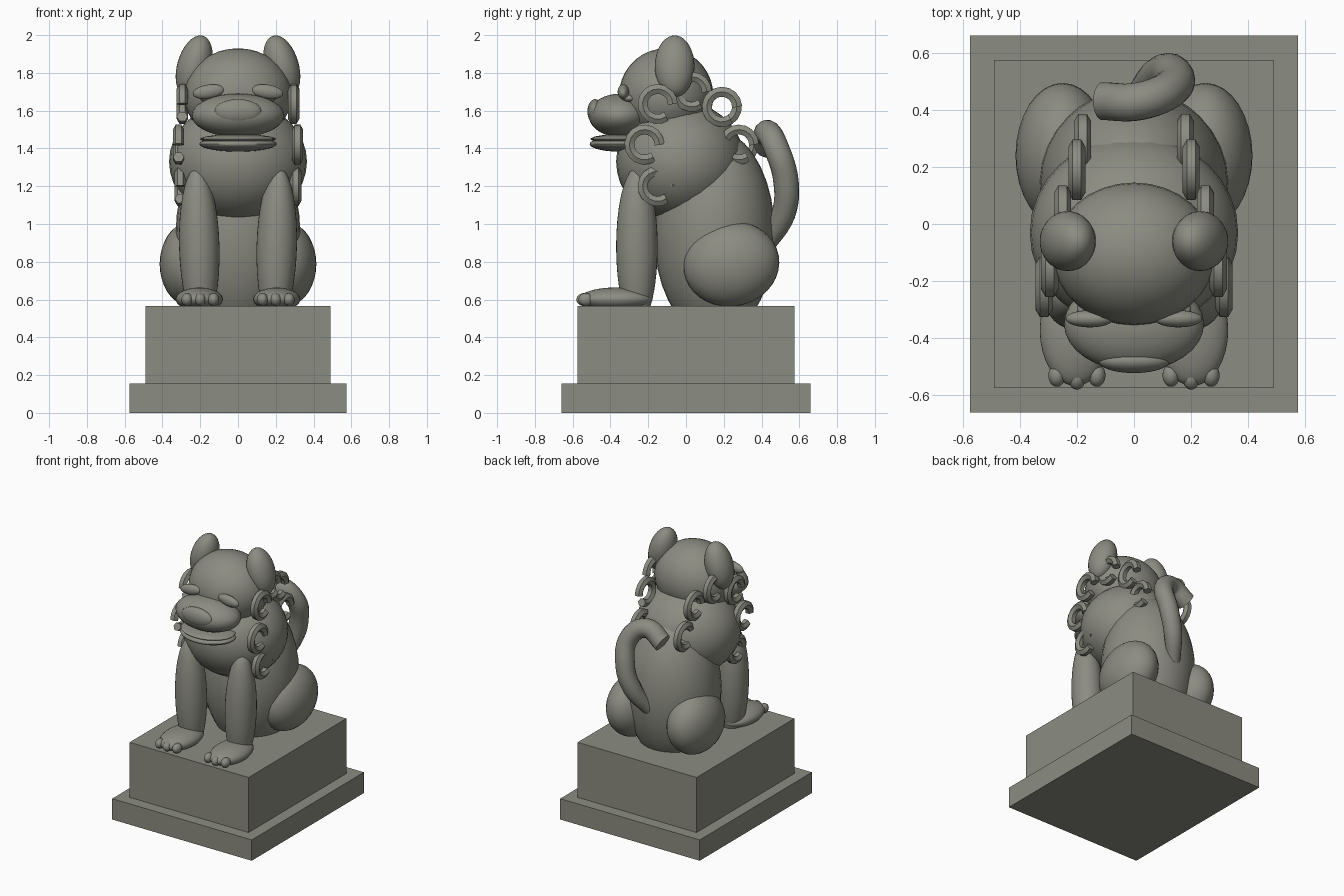
import bpy
from math import radians, cos, sin

cube = bpy.data.objects.get("Cube")
if cube:
    bpy.data.objects.remove(cube, do_unlink=True)

stone = bpy.data.materials.new("grey_stone")
stone.use_nodes = True
colour = (0.26, 0.262, 0.222, 1)
stone.diffuse_color = colour
stone.node_tree.nodes["Principled BSDF"].inputs["Base Color"].default_value = colour


def finish(obj, name, smooth=True):
    obj.name = name
    obj.data.materials.clear()
    obj.data.materials.append(stone)
    if smooth:
        bpy.ops.object.shade_smooth_by_angle(angle=radians(40))
    return obj


def block(name, size, z_mid):
    bpy.ops.mesh.primitive_cube_add(size=1, location=(0, 0, z_mid))
    bpy.context.object.scale = size
    bpy.ops.object.transform_apply(location=False, rotation=False, scale=True)
    return finish(bpy.context.object, name, False)


def egg(name, loc, radii, tilt=(0, 0, 0)):
    bpy.ops.mesh.primitive_uv_sphere_add(segments=32, ring_count=18, location=loc,
                                         rotation=[radians(a) for a in tilt])
    bpy.context.object.scale = radii
    bpy.ops.object.transform_apply(location=False, rotation=False, scale=True)
    return finish(bpy.context.object, name)


def egg_pair(name, loc, radii, tilt=(0, 0, 0)):
    x, y, z = loc
    a, b, c = tilt
    egg("left_" + name, loc, radii, tilt)
    egg("right_" + name, (-x, y, z), radii, (a, -b, -c))


def tube(name, points, radius, kind, sides, widths=None):
    curve = bpy.data.curves.new(name, "CURVE")
    curve.dimensions = "3D"
    curve.bevel_depth = radius
    curve.bevel_resolution = sides // 2 - 2
    curve.use_fill_caps = True
    curve.resolution_u = 6
    spline = curve.splines.new(kind)
    if kind == "BEZIER":
        spline.bezier_points.add(len(points) - 1)
        knots = spline.bezier_points
        for k, p in zip(knots, points):
            k.co = p
            k.handle_left_type = k.handle_right_type = "AUTO"
    else:
        spline.points.add(len(points) - 1)
        knots = spline.points
        for k, p in zip(knots, points):
            k.co = (*p, 1)
    for k, w in zip(knots, widths or []):
        k.radius = w
    obj = bpy.data.objects.new(name, curve)
    bpy.context.collection.objects.link(obj)
    bpy.ops.object.select_all(action="DESELECT")
    obj.select_set(True)
    bpy.context.view_layer.objects.active = obj
    bpy.ops.object.convert(target="MESH")
    return finish(bpy.context.object, name)


# Two-step plinth
block("plinth_base", (1.15, 1.32, 0.155), 0.0775)
block("plinth_block", (0.98, 1.15, 0.41), 0.36)

# Torso and chest
egg("body", (0, 0.15, 0.95), (0.33, 0.32, 0.55))
egg("chest", (0, -0.03, 1.33), (0.365, 0.34, 0.32))

# Head and face
egg("head", (0, -0.105, 1.68), (0.285, 0.25, 0.25))
egg("muzzle", (0, -0.35, 1.575), (0.245, 0.165, 0.115))
egg("nose", (0, -0.48, 1.595), (0.125, 0.042, 0.066))
egg("upper_lip", (0, -0.35, 1.45), (0.2, 0.155, 0.025))
egg("jaw", (0, -0.35, 1.423), (0.205, 0.16, 0.04))
egg_pair("brow", (0.155, -0.332, 1.7), (0.085, 0.03, 0.038), (0, 8, 0))
egg_pair("eye", (0.15, -0.3, 1.665), (0.05, 0.04, 0.022))
egg_pair("ear", (0.232, -0.06, 1.835), (0.09, 0.105, 0.168), (0, -16, 0))

# Legs, paws and toes
egg_pair("front_leg", (0.205, -0.26, 0.88), (0.107, 0.11, 0.42), (0, 1.5, 0))
egg_pair("haunch", (0.25, 0.24, 0.788), (0.165, 0.255, 0.224), (10, 0, 0))
egg_pair("front_paw", (0.205, -0.372, 0.602), (0.125, 0.195, 0.062))
for toe, x, y in (("inner", 0.13, -0.53), ("middle", 0.2, -0.54), ("outer", 0.27, -0.53)):
    egg_pair(toe + "_toe", (x, y, 0.6), (0.03, 0.04, 0.034))

# Mane curls: open rings, turned half round on the opposite flank
curls = {
    "cheek": (0.295, -0.15, 1.635),
    "shoulder": (0.315, -0.22, 1.42),
    "breast": (0.305, -0.15, 1.2),
    "temple": (0.25, 0.03, 1.7),
    "nape": (0.2, 0.19, 1.62),
    "back": (0.18, 0.28, 1.42),
}
for place, (x, y, z) in curls.items():
    for side, s in (("left", 1), ("right", -1)):
        arc = [radians(305 * i / 14) for i in range(15)]
        ring = [(s * x, y + s * 0.08 * cos(a), z + 0.08 * sin(a)) for a in arc]
        tube(f"{side}_{place}_curl", ring, 0.03, "POLY", 6)

# Hooked tail
tube("tail", [(0, 0.42, 0.88), (0.08, 0.515, 1.05), (0.13, 0.53, 1.22),
              (0.13, 0.475, 1.41), (0.02, 0.43, 1.485), (-0.11, 0.43, 1.41)],
     0.067, "BEZIER", 16, [0.7, 0.95, 1, 1, 1, 1])
